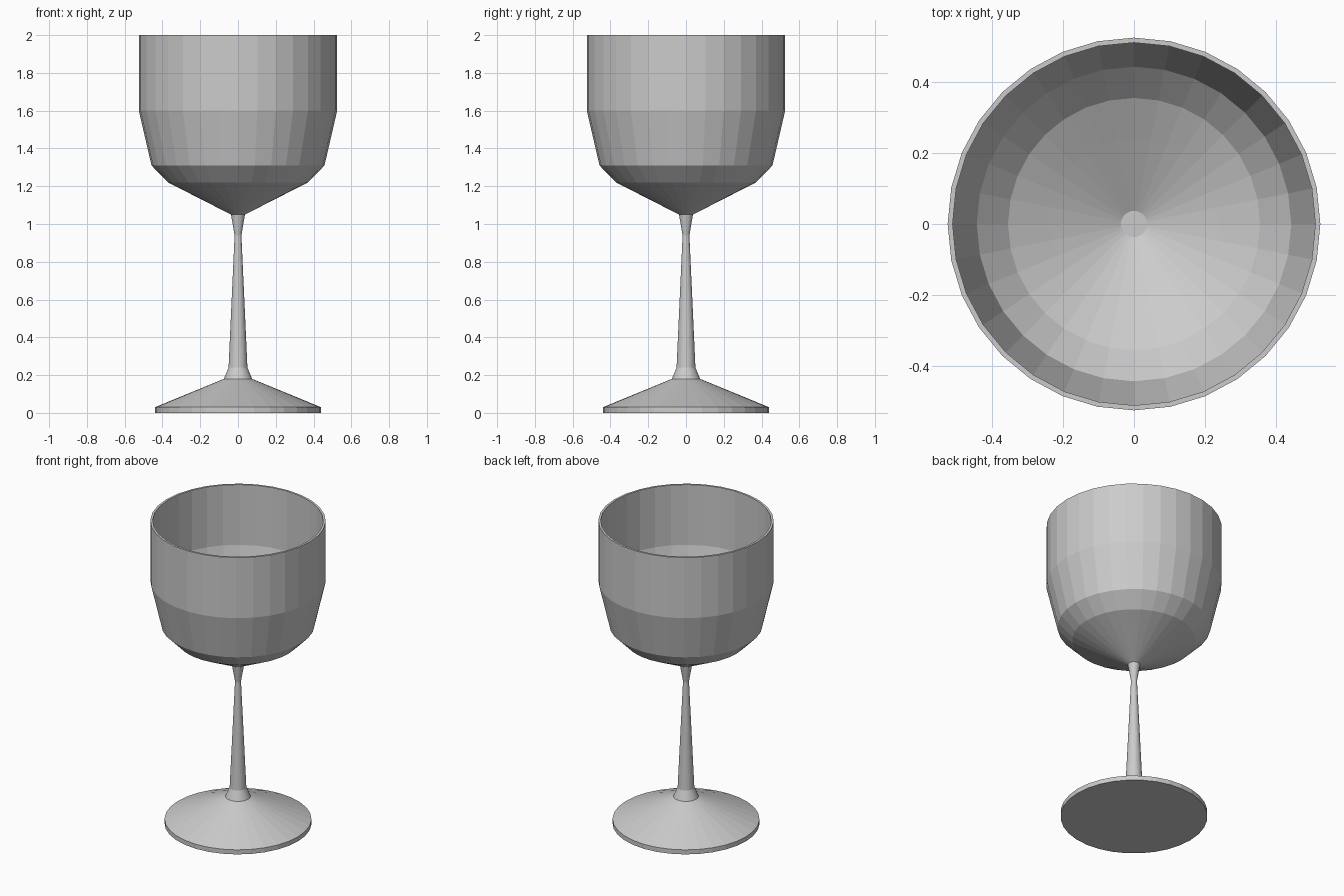
import bpy, bmesh, math

if "Cube" in bpy.data.objects:
    bpy.data.objects.remove(bpy.data.objects["Cube"])

SIDES = 32

# Half profile (radius, height): foot, stem, outer bowl, rim, inner bowl
foot = [(0, 0), (0.44, 0), (0.44, 0.03), (0.075, 0.18)]
stem = [(0.05, 0.24), (0.018, 0.94), (0.037, 1.05)]
bowl_outside = [(0.37, 1.22), (0.458, 1.31), (0.525, 1.6), (0.525, 2.0)]
bowl_inside = [(0.511, 2.0), (0.511, 1.602), (0.443, 1.318), (0.355, 1.23),
               (0.24, 1.169), (0.037, 1.064), (0, 1.064)]
profile = foot + stem + bowl_outside + bowl_inside

# Lathe the profile into one closed goblet
bm = bmesh.new()
verts = [bm.verts.new((r, 0, z)) for r, z in profile]
edges = [bm.edges.new(pair) for pair in zip(verts, verts[1:])]
bmesh.ops.spin(bm, geom=verts + edges, cent=(0, 0, 0), axis=(0, 0, 1),
               angle=math.tau, steps=SIDES, use_duplicate=False)
bmesh.ops.remove_doubles(bm, verts=bm.verts, dist=0.0005)
bmesh.ops.recalc_face_normals(bm, faces=bm.faces)

mesh = bpy.data.meshes.new("wine_goblet")
bm.to_mesh(mesh)
bm.free()
goblet = bpy.data.objects.new("wine_goblet", mesh)
bpy.context.collection.objects.link(goblet)
